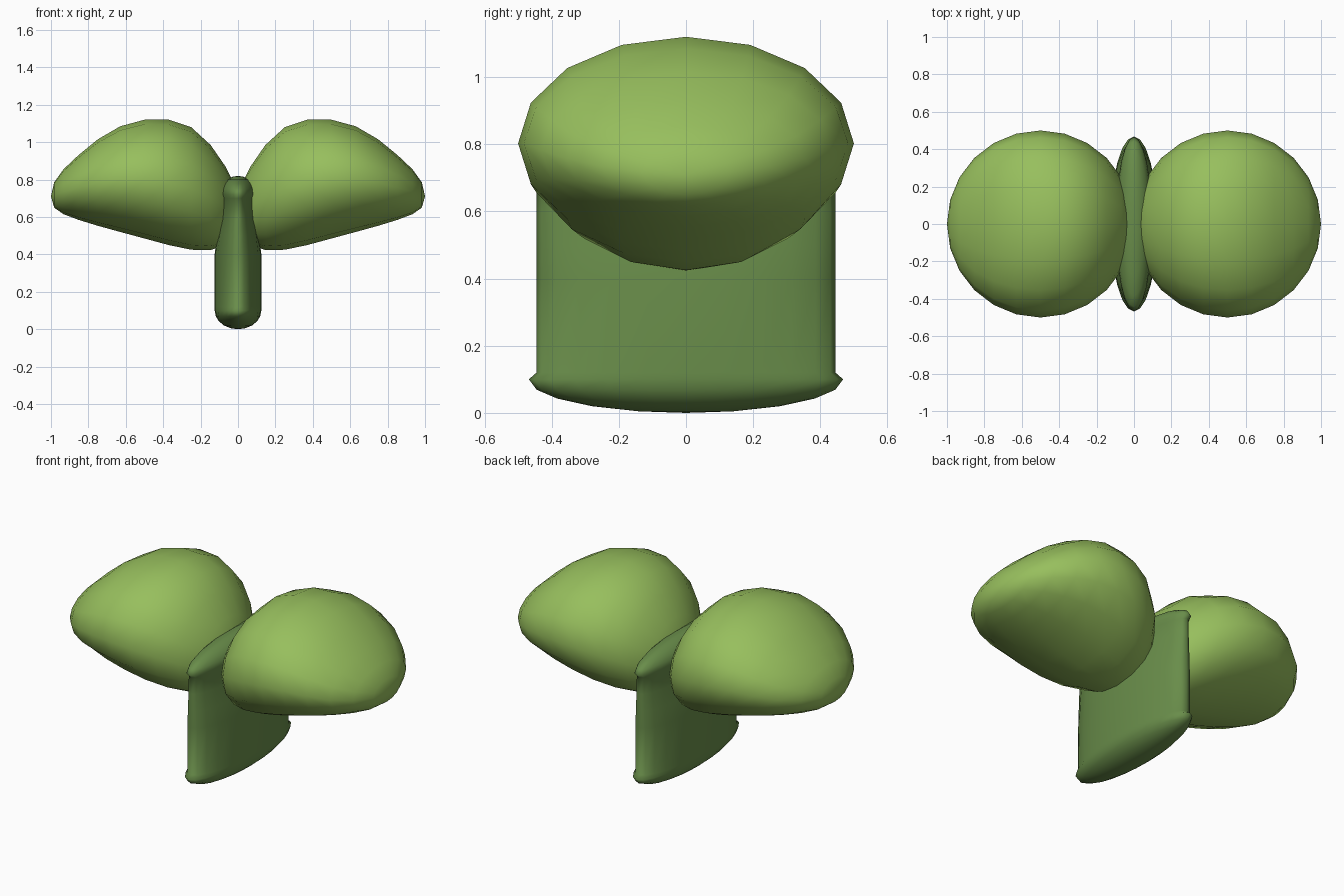
import bpy, bmesh
from math import sin, cos, pi, sqrt
from mathutils import Vector

cube = bpy.data.objects.get("Cube")
if cube:
    bpy.data.objects.remove(cube, do_unlink=True)


def material(name, rgb):
    mat = bpy.data.materials.new(name)
    mat.use_nodes = True
    colour = (*rgb, 1)
    mat.diffuse_color = colour
    bsdf = mat.node_tree.nodes["Principled BSDF"]
    bsdf.inputs["Base Color"].default_value = colour
    bsdf.inputs["Roughness"].default_value = 0.8
    return mat


def loft(name, start, rings, end, mat):
    """Skin a stack of rings and close it at a pole on each end."""
    bm = bmesh.new()
    first, last = bm.verts.new(start), bm.verts.new(end)
    loops = [[bm.verts.new(p) for p in ring] for ring in rings]
    n = len(loops[0])
    for i in range(n):
        j = (i + 1) % n
        bm.faces.new((first, loops[0][i], loops[0][j]))
        bm.faces.new((last, loops[-1][j], loops[-1][i]))
        for a, b in zip(loops, loops[1:]):
            bm.faces.new((a[i], b[i], b[j], a[j]))
    bmesh.ops.recalc_face_normals(bm, faces=bm.faces)
    mesh = bpy.data.meshes.new(name)
    bm.to_mesh(mesh)
    bm.free()
    mesh.materials.append(mat)
    mesh.shade_smooth()
    obj = bpy.data.objects.new(name, mesh)
    bpy.context.collection.objects.link(obj)
    return obj


leaf_green = material("leaf green", (0.31, 0.52, 0.11))
stem_green = material("stem green", (0.14, 0.265, 0.068))

# Leaves: round from above, humped towards the stem, tapering to the tip
TOP = [0.77, 0.87, 0.985, 1.08, 1.12, 1.12, 1.085, 1.015, 0.93, 0.855, 0.785]
BOTTOM = [0.52, 0.45, 0.423, 0.425, 0.45, 0.485, 0.52, 0.553, 0.585, 0.615, 0.65]
SIDES = 16


def leaf(name, side):
    rings = []
    for k, (top, bottom) in enumerate(zip(TOP, BOTTOM), 1):
        t = pi * k / (len(TOP) + 1)
        x, width = 0.5 - 0.5 * cos(t), 0.5 * sin(t)
        mid, height = (top + bottom) / 2, (top - bottom) / 2
        rings.append([Vector((side * x, width * cos(a), mid + height * sin(a)))
                      for a in (2 * pi * i / SIDES for i in range(SIDES))])
    loft(name, (0, 0, 0.63), rings, (side, 0, 0.71), leaf_green)


leaf("left_leaf", 1)
leaf("right_leaf", -1)

# Stem: flat oval column with a rounded cap at the foot and the head
CAP = 0.1
profile = []
for f in (0.3, 0.6, 0.82, 0.95, 1):
    profile.append((0.125 * f, 0.468 * f, CAP * (1 - sqrt(1 - f * f))))
profile += [(0.125, 0.445, 0.12), (0.125, 0.445, 0.4), (0.112, 0.445, 0.5),
            (0.097, 0.445, 0.6), (0.09, 0.445, 0.7)]
for f in (1, 0.95, 0.82, 0.6, 0.3):
    profile.append((0.097 * f, 0.466 * f, 0.72 + CAP * sqrt(1 - f * f)))
stem_rings = [[Vector((rx * cos(a), ry * sin(a), z))
               for a in (2 * pi * i / 24 for i in range(24))]
              for rx, ry, z in profile]
loft("stem", (0, 0, 0), stem_rings, (0, 0, 0.82), stem_green)
